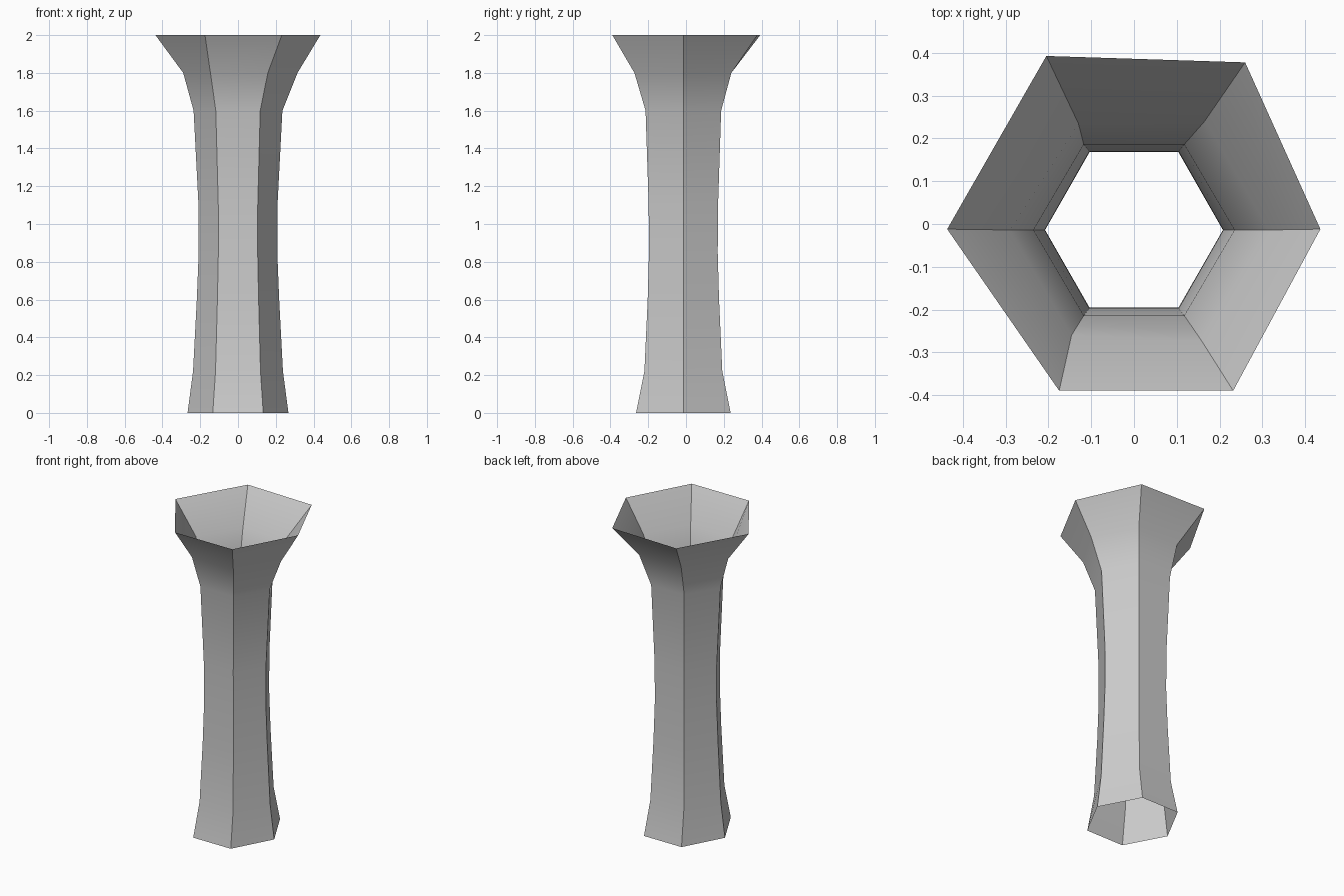
import bpy, bmesh
from math import cos, sin, pi, radians

cube = bpy.data.objects.get("Cube")
if cube:
    bpy.data.objects.remove(cube, do_unlink=True)

grey = bpy.data.materials.new("plain grey")
grey.use_nodes = True
colour = (0.6, 0.6, 0.6, 1)
grey.diffuse_color = colour
grey.node_tree.nodes["Principled BSDF"].inputs["Base Color"].default_value = colour

CENTRE_Y = -0.014


def hexagon(z, rx, ry):
    return [(rx * cos(i * pi / 3), CENTRE_Y + ry * sin(i * pi / 3), z) for i in range(6)]


# Regular rings of the shaft: height, x radius, y radius
shaft = [(0, 0.267, 0.289), (0.22, 0.238, 0.238), (0.6, 0.218, 0.218),
         (0.85, 0.208, 0.21), (1.1, 0.209, 0.212), (1.6, 0.235, 0.231)]
rings = [hexagon(*r) for r in shaft]

# Uneven flared mouth, corners counter-clockwise from the left side
flare = [(0.315, -0.014), (0.165, 0.24), (-0.13, 0.235),
         (-0.29, -0.014), (-0.146, -0.26), (0.158, -0.273)]
mouth = [(0.436, -0.012), (0.26, 0.378), (-0.205, 0.393),
         (-0.437, -0.012), (-0.175, -0.39), (0.232, -0.39)]
rings += [[(x, y, z) for x, y in ring] for ring, z in ((flare, 1.8), (mouth, 2))]

# Open-ended tube skinned over the rings
bm = bmesh.new()
loops = [[bm.verts.new(p) for p in ring] for ring in rings]
for low, high in zip(loops, loops[1:]):
    for i in range(6):
        j = (i + 1) % 6
        bm.faces.new((low[i], low[j], high[j], high[i]))
mesh = bpy.data.meshes.new("flared_hexagonal_tube")
bm.to_mesh(mesh)
bm.free()
mesh.materials.append(grey)
tube = bpy.data.objects.new("flared_hexagonal_tube", mesh)
bpy.context.collection.objects.link(tube)

# Smooth along the length, sharp at the six corners
bpy.ops.object.select_all(action='DESELECT')
tube.select_set(True)
bpy.context.view_layer.objects.active = tube
bpy.ops.object.shade_smooth_by_angle(angle=radians(35))
